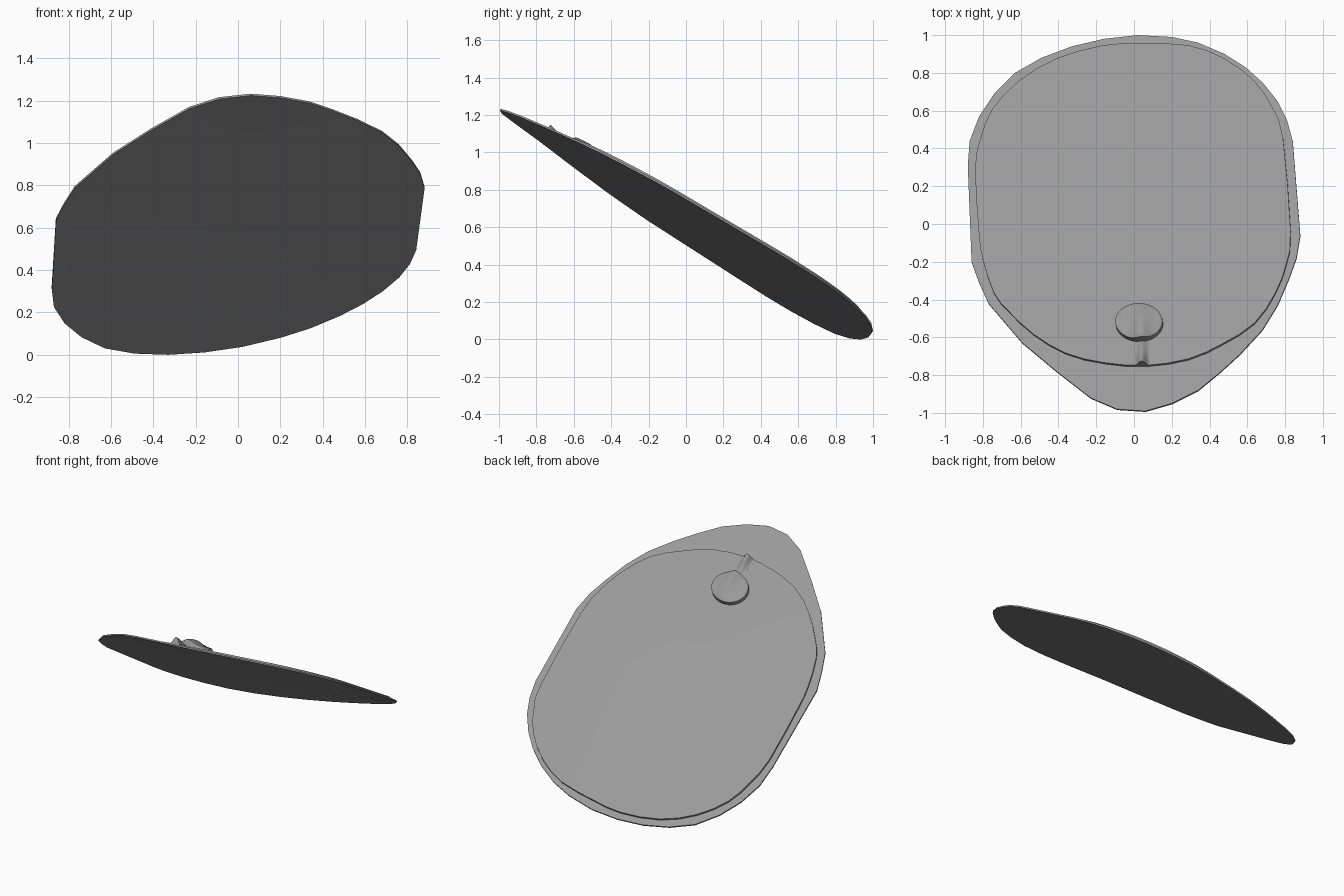
import bpy, bmesh, math
from mathutils import Vector

if "Cube" in bpy.data.objects:
    bpy.data.objects.remove(bpy.data.objects["Cube"], do_unlink=True)

GREY = (0.32, 0.32, 0.32, 1)
grey = bpy.data.materials.new("plain_grey")
grey.use_nodes = True
grey.diffuse_color = GREY
grey.node_tree.nodes["Principled BSDF"].inputs["Base Color"].default_value = GREY

NORMAL = Vector((-0.14, 0.6, 1)).normalized()
RIM = 0.01      # plate thickness
STEP = 0.013    # height of the raised panel


def lift(x, y, h=0):
    """Point on the gently twisted, tilted sheet, raised by h along its normal."""
    z = 0.645 + 0.14 * x - 0.608 * y + 0.03 * x * y + 0.04 * x * y ** 3 + 0.012 * y ** 5
    return Vector((x, y, z)) + NORMAL * h


def build(name, rings, angle=30):
    """Loft closed rings; a ring of one point closes an end."""
    bm = bmesh.new()
    loops = [[bm.verts.new(p) for p in ring] for ring in rings]
    for a, b in zip(loops, loops[1:]):
        n = max(len(a), len(b))
        for i in range(n):
            j = (i + 1) % n
            face = [a[i % len(a)], a[j % len(a)], b[j % len(b)], b[i % len(b)]]
            bm.faces.new(list(dict.fromkeys(face)))
    bmesh.ops.recalc_face_normals(bm, faces=bm.faces)
    mesh = bpy.data.meshes.new(name)
    bm.to_mesh(mesh)
    bm.free()
    obj = bpy.data.objects.new(name, mesh)
    bpy.context.collection.objects.link(obj)
    mesh.materials.append(grey)
    bpy.ops.object.select_all(action="DESELECT")
    obj.select_set(True)
    bpy.context.view_layer.objects.active = obj
    bpy.ops.object.shade_smooth_by_angle(angle=math.radians(angle))
    return obj


def refine(outline):
    """Add one point on a smooth curve between each pair of neighbours."""
    pts = [Vector(p) for p in outline]
    result = []
    for i, p in enumerate(pts):
        q, after = pts[(i + 1) % len(pts)], pts[(i + 2) % len(pts)]
        result += [p, (9 * (p + q) - pts[i - 1] - after) / 16]
    return result


def ring(outline, scale, height, centre=(0, 0)):
    """Copy of an outline, shrunk about the centre; height is a number or a rule."""
    cx, cy = centre
    points = outline if scale else [centre]
    result = []
    for x, y in points:
        x, y = cx + (x - cx) * scale, cy + (y - cy) * scale
        result.append(lift(x, y, height(x, y) if callable(height) else height))
    return result


def slab(name, outline, low, high):
    inner = (0, 0.35, 0.7)
    rings = [ring(outline, s, low) for s in inner + (1,)]
    rings += [ring(outline, s, high) for s in (1,) + inner[::-1]]
    return build(name, rings)


# Outer plate with its blunt point towards the front
plate_outline = [
    (.06, -.99), (-.09, -.98), (-.23, -.92), (-.41, -.78), (-.59, -.63), (-.77, -.42),
    (-.82, -.31), (-.86, -.2), (-.88, .31), (-.87, .44), (-.82, .57), (-.74, .69),
    (-.63, .8), (-.49, .88), (-.33, .94), (-.16, .98), (.02, 1), (.2, .99), (.34, .96),
    (.48, .9), (.59, .83), (.68, .75), (.76, .65), (.81, .55), (.84, .44), (.88, -.06),
    (.86, -.18), (.82, -.29), (.76, -.43), (.68, -.56), (.56, -.69), (.45, -.79),
    (.34, -.88), (.2, -.95)]
slab("plate", plate_outline, -RIM, 0)

# Raised rounded panel
panel_outline = [
    (.04, .95), (-.16, .94), (-.41, .87), (-.61, .75), (-.75, .6), (-.81, .45),
    (-.84, .29), (-.82, -.05), (-.8, -.19), (-.74, -.37), (-.66, -.47), (-.53, -.59),
    (-.36, -.69), (-.16, -.74), (.06, -.755), (.29, -.72), (.47, -.64), (.64, -.53),
    (.75, -.37), (.81, -.21), (.83, -.04), (.79, .45), (.74, .6), (.64, .75),
    (.48, .87), (.29, .94)]
slab("raised_panel", refine(panel_outline), -0.004, STEP)

# Oval button with a soft ridge that rises towards the front
CX, CY, RX, RY = .03, -.535, .125, .095
button_outline = [(CX + RX * math.cos(a), CY + RY * math.sin(a))
                  for a in (math.tau * i / 48 for i in range(48))]


def button_top(x, y):
    ridge = math.exp(-((x - .045) / .04) ** 2)
    fade = min(1, max(0, (CY + RY - y) / RY))
    edge = max(0, 1 - ((x - CX) / RX) ** 2 - ((y - CY) / RY) ** 2)
    return STEP + .028 + .012 * math.sqrt(edge) + .025 * ridge * fade


build("button", [ring(button_outline, 1, 0, (CX, CY))] +
      [ring(button_outline, s, button_top, (CX, CY))
       for s in (1, .95, .85, .7, .5, .25, 0)], 40)

# Small bell-shaped nub fading from the panel edge back towards the button
nub = [[lift(.045, -.755, STEP)]]
for y, width, height in ((-.755, .04, .045), (-.72, .04, .035), (-.68, .038, .02), (-.63, .035, .008)):
    section = [lift(.045 + width * u, y, STEP + height * math.cos(u * math.pi / 2) ** 2)
               for u in (i / 8 for i in range(-8, 9))]
    nub.append(section + [lift(.045 + width, y, 0), lift(.045 - width, y, 0)])
nub.append([lift(.045, -.61, 0)])
build("nub", nub, 40)

# Stand the model on the ground
parts = [o for o in bpy.data.objects if o.type == "MESH" and grey.name in o.data.materials]
lowest = min(v.co.z for o in parts for v in o.data.vertices)
for o in parts:
    for v in o.data.vertices:
        v.co.z -= lowest
